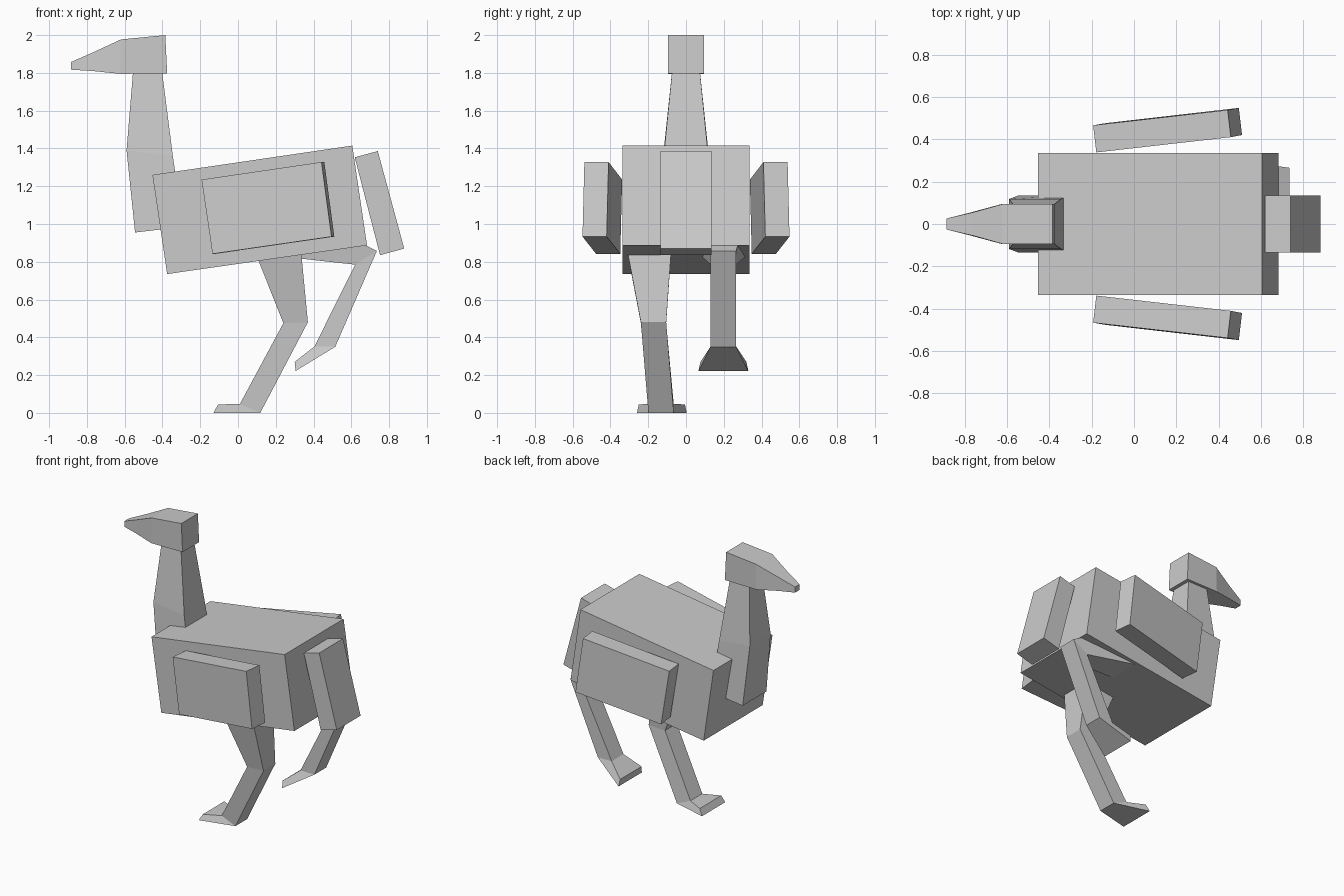
import bpy, bmesh
from mathutils import Vector


def loft(name, rings):
    """Closed flat-faced solid through a series of four-point rings."""
    bm = bmesh.new()
    loops = [[bm.verts.new(p) for p in ring] for ring in rings]
    for a, b in zip(loops, loops[1:]):
        for i in range(4):
            j = (i + 1) % 4
            bm.faces.new((a[i], a[j], b[j], b[i]))
    bm.faces.new(loops[0][::-1])
    bm.faces.new(loops[-1])
    bmesh.ops.recalc_face_normals(bm, faces=bm.faces[:])
    mesh = bpy.data.meshes.new(name)
    bm.to_mesh(mesh)
    bm.free()
    obj = bpy.data.objects.new(name, mesh)
    bpy.context.collection.objects.link(obj)
    return obj


def ring(p, q, half, y=0.0, half_q=None):
    """Section between side-view points p and q, given half widths in y."""
    hq = half if half_q is None else half_q
    return [(p[0], y - half, p[1]), (p[0], y + half, p[1]),
            (q[0], y + hq, q[1]), (q[0], y - hq, q[1])]


# Tilted body block
loft("body", [ring((-0.453, 1.26), (-0.375, 0.735), 0.335),
              ring((0.605, 1.415), (0.683, 0.887), 0.335)])

# Tail slab
loft("tail", [ring((0.618, 1.353), (0.74, 1.386), 0.135),
              ring((0.752, 0.835), (0.88, 0.87), 0.135)])

# Neck, widening down to the chest
loft("neck", [ring((-0.555, 1.815), (-0.403, 1.815), 0.073),
              ring((-0.59, 1.39), (-0.345, 1.36), 0.118),
              ring((-0.545, 0.955), (-0.29, 0.985), 0.135)])

# Head and beak
loft("head", [ring((-0.385, 2.0), (-0.375, 1.797), 0.094),
              ring((-0.62, 1.977), (-0.625, 1.795), 0.094),
              ring((-0.76, 1.912), (-0.77, 1.81), 0.055),
              ring((-0.885, 1.857), (-0.885, 1.817), 0.026)])

# Wings: inner face pushed outwards, mirrored to the other side
inner = [Vector(p) for p in ((-0.178, 0.338, 1.235), (0.457, 0.41, 1.328),
                             (0.51, 0.42, 0.933), (-0.12, 0.348, 0.842))]
wing = loft("wings", [inner, [p + Vector((-0.015, 0.128, 0)) for p in inner]])
mirror = wing.modifiers.new("mirror", 'MIRROR')
mirror.use_axis = (False, True, False)

# Standing leg: hip, knee, ankle, toes
loft("standing_leg", [ring((0.055, 0.94), (0.325, 0.95), 0.128, -0.2),
                      ring((0.24, 0.475), (0.37, 0.48), 0.067, -0.172),
                      ring((0.01, 0.047), (0.118, 0.0), 0.067, -0.132),
                      ring((-0.105, 0.045), (-0.13, 0.0), 0.122, -0.128, 0.132)])

# Raised leg: hip, knee, ankle, toes
loft("raised_leg", [ring((0.12, 0.84), (0.29, 1.08), 0.13, 0.2),
                    ring((0.62, 0.785), (0.735, 0.857), 0.067, 0.198),
                    ring((0.405, 0.352), (0.515, 0.35), 0.067, 0.198),
                    ring((0.30, 0.27), (0.305, 0.222), 0.122, 0.198, 0.132)])
